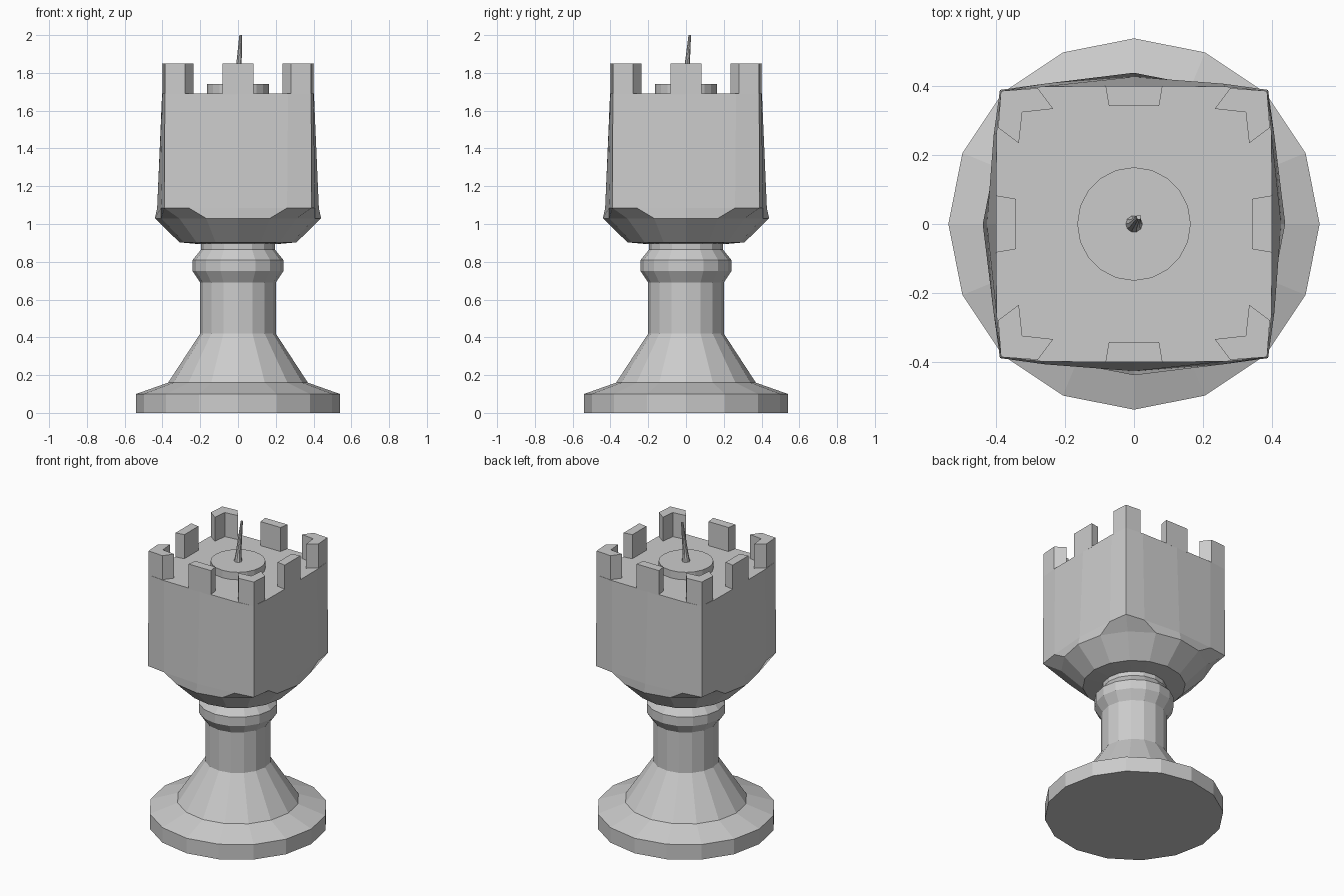
import bpy, bmesh
from math import sin, cos, pi

if "Cube" in bpy.data.objects:
    bpy.data.objects.remove(bpy.data.objects["Cube"])


def make(name, verts, faces):
    me = bpy.data.meshes.new(name)
    me.from_pydata(verts, [], faces)
    bm = bmesh.new()
    bm.from_mesh(me)
    bmesh.ops.recalc_face_normals(bm, faces=bm.faces)
    bm.to_mesh(me)
    bm.free()
    ob = bpy.data.objects.new(name, me)
    bpy.context.collection.objects.link(ob)
    return ob


def loft(name, rings):
    # Bridge equal-length rings and cap both ends
    n = len(rings[0])
    verts = [p for r in rings for p in r]
    faces = [list(range(n)), list(range(len(verts) - n, len(verts)))]
    for k in range(len(rings) - 1):
        for i in range(n):
            j = (i + 1) % n
            faces.append((k*n + i, k*n + j, k*n + n + j, k*n + n + i))
    return make(name, verts, faces)


def circle(r, z, n=16, cx=0, cy=0):
    return [(cx + r*cos(2*pi*i/n), cy + r*sin(2*pi*i/n), z) for i in range(n)]


def turn(x, y, q):
    for _ in range(q):
        x, y = -y, x
    return x, y


def square_ring(quarter, z):
    # Repeat four points around the four sides
    return [(*turn(x, y, q), z) for q in range(4) for x, y in quarter]


def prism(name, pts, z0, z1, q):
    flat = [turn(x, y, q) for x, y in pts]
    return loft(name, [[(x, y, z) for x, y in flat] for z in (z0, z1)])


# Turned foot, stem and collar
profile = [(0.54, 0), (0.54, 0.10), (0.37, 0.16), (0.20, 0.42), (0.20, 0.69),
           (0.24, 0.75), (0.24, 0.81), (0.195, 0.865), (0.195, 0.90)]
loft("pedestal", [circle(r, z) for r, z in profile])

# Round bowl blending into the square tower
loft("tower", [
    circle(0.20, 0.893), circle(0.31, 0.903), circle(0.44, 1.03),
    square_ring([(0.428, 0), (0.408, 0.26), (0.39, 0.39), (0.26, 0.408)], 1.085),
    square_ring([(0.402, 0), (0.40, 0.265), (0.387, 0.387), (0.265, 0.40)], 1.69)])

# Battlements: one at each corner, one in the middle of each side
corner = [(0.395, 0.28), (0.387, 0.387), (0.28, 0.395),
          (0.235, 0.335), (0.325, 0.325), (0.335, 0.235)]
middle = [(0.402, -0.083), (0.402, 0.083), (0.343, 0.073), (0.343, -0.073)]
for q in range(4):
    prism(f"corner_battlement_{q}", corner, 1.685, 1.85, q)
    prism(f"side_battlement_{q}", middle, 1.685, 1.85, q)

# Roof disc and leaning spike
loft("roof_disc", [circle(0.165, 1.685, 20), circle(0.165, 1.74, 20)])
loft("spike", [circle(0.025, 1.735, 10), circle(0.017, 1.79, 10, 0.002, 0.002),
               circle(0.007, 2.0, 10, 0.014, 0.02)])
